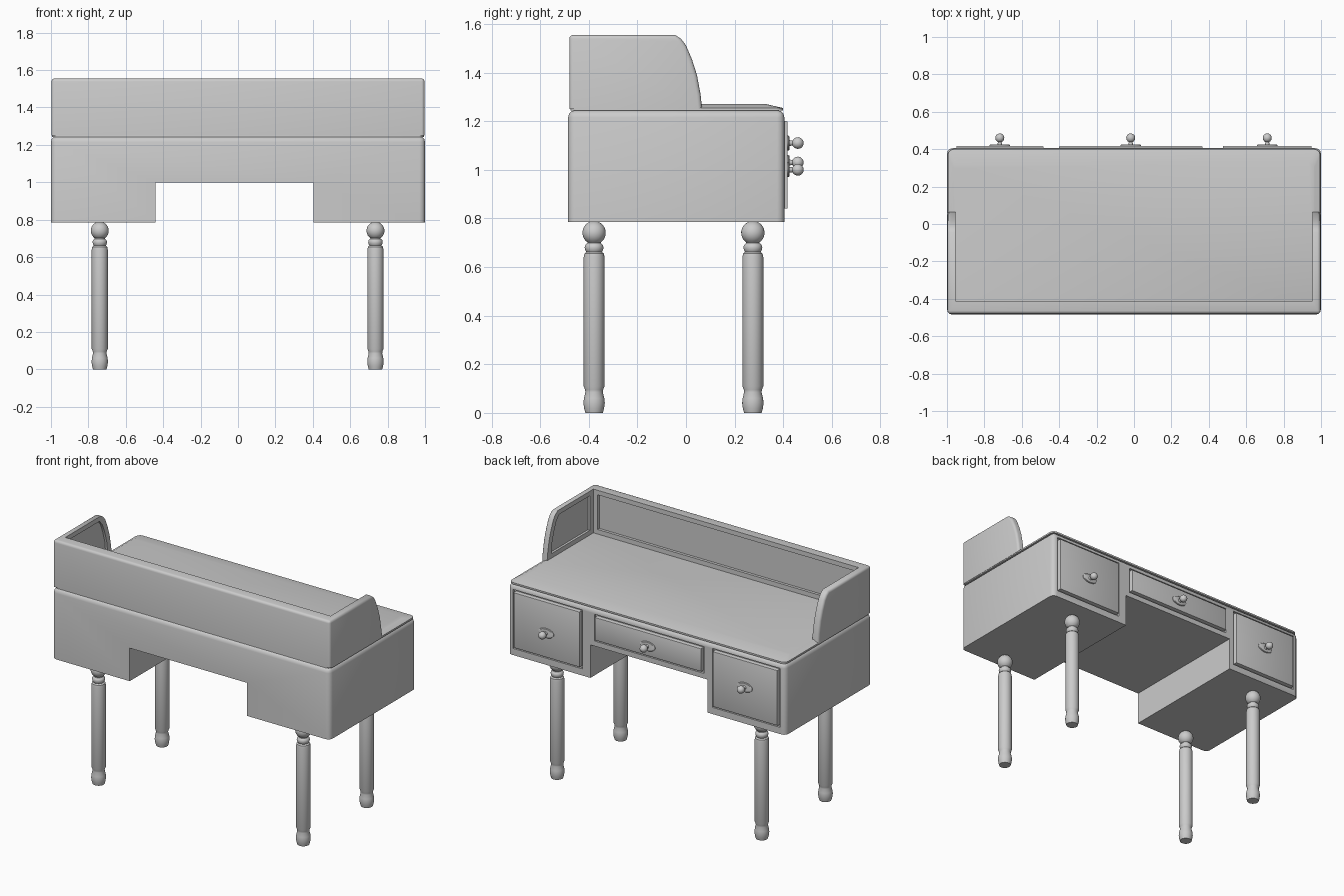
import bpy, bmesh, math
from mathutils import Vector, Matrix

if "Cube" in bpy.data.objects:
    bpy.data.objects.remove(bpy.data.objects["Cube"])


def finish(bm, name, smooth=True):
    bmesh.ops.recalc_face_normals(bm, faces=bm.faces[:])
    me = bpy.data.meshes.new(name)
    bm.to_mesh(me)
    bm.free()
    ob = bpy.data.objects.new(name, me)
    bpy.context.collection.objects.link(ob)
    if smooth:
        shade(ob)
    return ob


def shade(ob):
    bpy.ops.object.select_all(action='DESELECT')
    ob.select_set(True)
    bpy.context.view_layer.objects.active = ob
    bpy.ops.object.shade_smooth_by_angle(angle=math.radians(35))


def bevel(bm, width, test, segments=3):
    edges = [e for e in bm.edges if test(*[v.co for v in e.verts])]
    bmesh.ops.bevel(bm, geom=edges, offset=width, segments=segments,
                    profile=0.5, affect='EDGES')


def box_bm(x0, x1, y0, y1, z0, z1):
    bm = bmesh.new()
    bmesh.ops.create_cube(bm, size=1)
    for v in bm.verts:
        v.co = Vector((x1 if v.co.x > 0 else x0, y1 if v.co.y > 0 else y0,
                       z1 if v.co.z > 0 else z0))
    return bm


def profile_bm(pts, half):
    """Extrude a (y, z) outline along x from -half to half."""
    bm = bmesh.new()
    face = bm.faces.new([bm.verts.new((-half, y, z)) for y, z in pts])
    ext = bmesh.ops.extrude_face_region(bm, geom=[face])['geom']
    for v in ext:
        if isinstance(v, bmesh.types.BMVert):
            v.co.x = half
    bmesh.ops.recalc_face_normals(bm, faces=bm.faces[:])
    return bm


def lathe(name, pts, matrix, n=28):
    """Turn a (radius, height) profile around z, then place it."""
    bm = bmesh.new()
    rings = [[bm.verts.new((r * math.cos(2 * math.pi * i / n),
                            r * math.sin(2 * math.pi * i / n), h))
              for i in range(n)] for r, h in pts]
    for a, b in zip(rings, rings[1:]):
        for i in range(n):
            j = (i + 1) % n
            bm.faces.new((a[i], a[j], b[j], b[i]))
    bm.faces.new(rings[0])
    bm.faces.new(rings[-1])
    bm.transform(matrix)
    return finish(bm, name)


def arc(r, h, a0, a1, n=9):
    """Points of a ball profile, from angle a0 to a1 in degrees."""
    angles = [math.radians(a0 + (a1 - a0) * i / n) for i in range(n + 1)]
    return [(r * math.cos(a), h + r * math.sin(a)) for a in angles]


def cut(ob, bm):
    cutter = finish(bm, "cutter", False)
    cutter.hide_render = True
    mod = ob.modifiers.new("cut", 'BOOLEAN')
    mod.operation, mod.solver, mod.object = 'DIFFERENCE', 'EXACT', cutter
    bpy.context.view_layer.objects.active = ob
    bpy.ops.object.modifier_apply(modifier=mod.name)
    bpy.data.objects.remove(cutter)


# desk body with rounded corners and top edge, kneehole cut right through
BACK, FRONT = -0.485, 0.405
bm = box_bm(-1, 1, BACK, FRONT, 0.785, 1.245)
bevel(bm, 0.03, lambda a, b: abs(a.z - b.z) > 0.1 or min(a.z, b.z) > 1.2)
body = finish(bm, "desk_body", False)
cut(body, box_bm(-0.44, 0.405, -0.7, 0.7, 0.6, 1.0))

# drawers in shallow openings: x range, z range, knob height
drawers = [("left_drawer", -0.95, -0.485, 0.84, 1.2, 1.03),
           ("middle_drawer", -0.40, 0.365, 1.045, 1.195, 1.11),
           ("right_drawer", 0.475, 0.95, 0.84, 1.2, 1.0)]
knob = [(0.016, 0), (0.012, 0.006), (0.010, 0.022)] + arc(0.024, 0.042, -65, 88)
for name, x0, x1, z0, z1, kz in drawers:
    g = 0.012
    cut(body, box_bm(x0 - g, x1 + g, FRONT - 0.015, 0.6, z0 - g, z1 + g))
    bm = box_bm(x0, x1, FRONT - 0.02, 0.418, z0, z1)
    bevel(bm, 0.005, lambda a, b: min(a.y, b.y) > 0.41, 2)
    finish(bm, name)
    kx = (x0 + x1) / 2
    # local z points out of the drawer front
    place = Matrix.Translation((kx, 0.418, kz)) @ Matrix.Rotation(-math.pi / 2, 4, 'X')
    lathe(name + "_knob", knob, place)
    lathe(name + "_knob_plate", [(0.055, 0), (0.055, 0.004), (0.05, 0.007)],
          place @ Matrix.Diagonal((1, 0.55, 1, 1)))
shade(body)

# writing top, sloping down at the front and side edges
bm = box_bm(-0.995, 0.995, -0.475, 0.4, 1.243, 1.254)
bevel(bm, 0.03, lambda a, b: abs(a.z - b.z) > 0.005)
top = max(bm.faces, key=lambda f: f.calc_center_median().z)
ext = bmesh.ops.extrude_discrete_faces(bm, faces=[top])['faces'][0]
rim = list(top.verts) if top.is_valid else None
new_verts = list(ext.verts)
for v in new_verts:
    v.co.z = 1.27
    v.co.x *= 0.97
    if v.co.y > 0:
        v.co.y -= 0.07
finish(bm, "writing_top")

# gallery: curved-front outline, hollowed, with sunk inner panels
outline = [(-0.48, 1.25), (-0.48, 1.555), (-0.045, 1.555), (-0.02, 1.538),
           (0.0, 1.512), (0.025, 1.453), (0.045, 1.39), (0.06, 1.31), (0.066, 1.25)]
bm = profile_bm(outline, 0.997)
bevel(bm, 0.016, lambda a, b: (max(a.z, b.z) > 1.26 and abs(a.x - b.x) < 0.1)
      or (min(a.z, b.z) > 1.5 and max(a.y, b.y) < -0.4))
gallery = finish(bm, "gallery", False)
cut(gallery, box_bm(-0.955, 0.955, -0.412, 0.4, 1.1, 1.8))
cut(gallery, box_bm(-0.925, 0.925, -0.43, 0.0, 1.3, 1.525))
panel = [(-0.375, 1.3), (-0.375, 1.525), (-0.06, 1.525), (-0.03, 1.49),
         (-0.005, 1.43), (0.015, 1.36), (0.022, 1.3)]
cut(gallery, profile_bm(panel, 0.97))
shade(gallery)

# turned legs
leg = [(0.036, 0), (0.041, 0.018), (0.044, 0.04), (0.042, 0.06), (0.036, 0.085),
       (0.037, 0.095), (0.043, 0.11), (0.043, 0.64), (0.040, 0.655), (0.032, 0.662),
       (0.036, 0.668), (0.039, 0.68), (0.036, 0.691), (0.028, 0.698)]
leg += arc(0.048, 0.741, -55, 86, 12)
for sx, side in ((-1, "left"), (1, "right")):
    for y, end in ((-0.378, "rear"), (0.275, "drawer_side")):
        lathe(f"{side}_{end}_leg", leg, Matrix.Translation((sx * 0.737 - 0.002, y, 0)))
